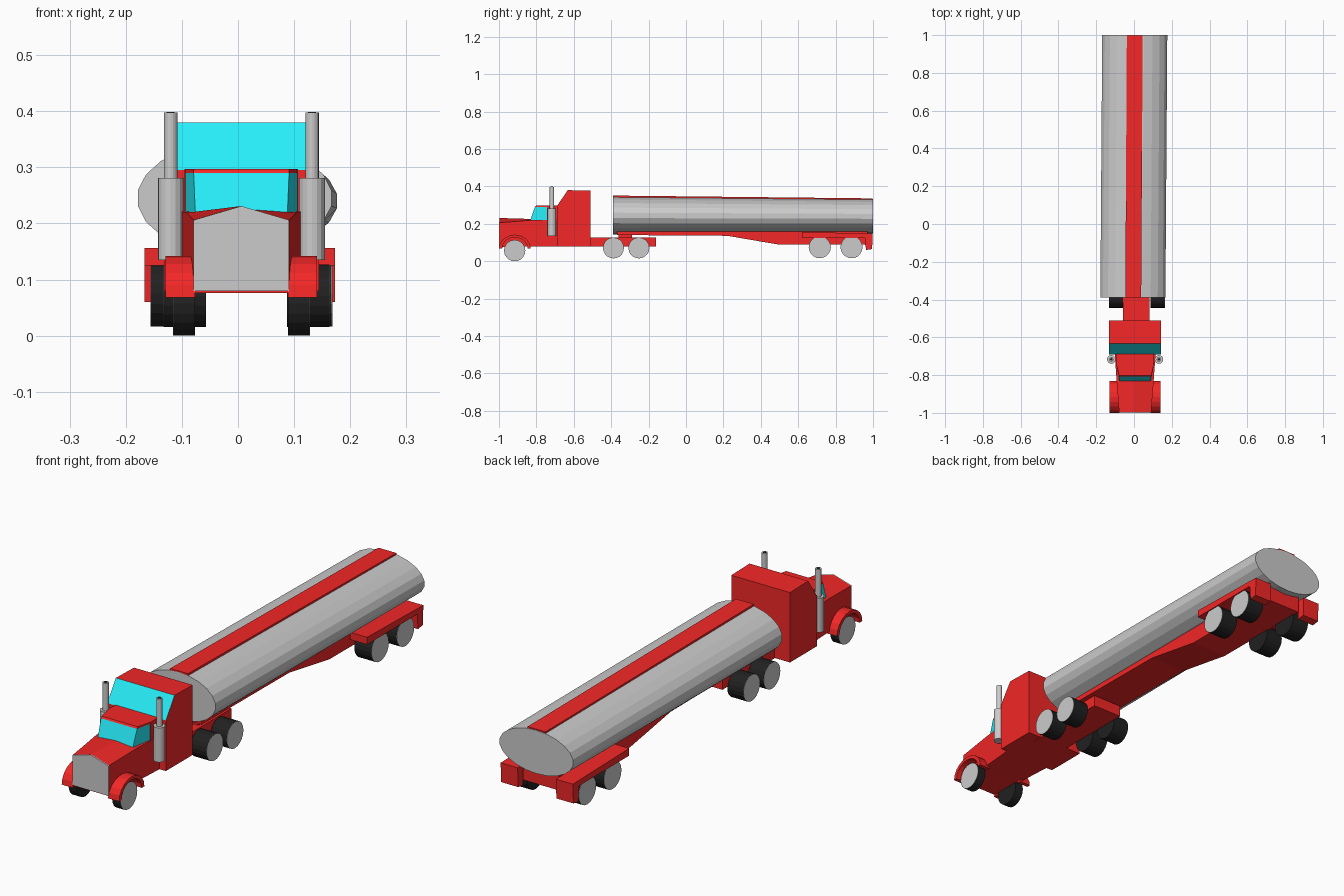
import bpy, bmesh, math

if "Cube" in bpy.data.objects:
    bpy.data.objects.remove(bpy.data.objects["Cube"])


def material(name, rgb):
    m = bpy.data.materials.new(name)
    m.diffuse_color = (*rgb, 1)
    m.use_nodes = True
    m.node_tree.nodes["Principled BSDF"].inputs["Base Color"].default_value = m.diffuse_color
    return m


RED = material("red_paint", (0.9, 0.02, 0.02))
CYAN = material("cyan_glass", (0.02, 0.85, 0.95))
BLACK = material("black_rubber", (0.015, 0.015, 0.015))


def loft(name, rings, mat=None, mat2=None, faces2=()):
    """Solid through rings of points; faces 0..n-1 are sides, last two are caps.
    Faces listed in faces2 take the second material."""
    bm = bmesh.new()
    vs = [[bm.verts.new(p) for p in r] for r in rings]
    n = len(rings[0])
    for a, b in zip(vs, vs[1:]):
        for i in range(n):
            bm.faces.new((a[i], a[(i + 1) % n], b[(i + 1) % n], b[i]))
    bm.faces.new(vs[0][::-1])
    bm.faces.new(vs[-1])
    bm.faces.ensure_lookup_table()
    for i in faces2:
        bm.faces[i].material_index = 1
    bmesh.ops.recalc_face_normals(bm, faces=bm.faces)
    me = bpy.data.meshes.new(name)
    bm.to_mesh(me)
    bm.free()
    for m in (mat, mat2):
        if m:
            me.materials.append(m)
    ob = bpy.data.objects.new(name, me)
    bpy.context.collection.objects.link(ob)
    return ob


def prism(name, profile, x0, x1, mat=None, mat2=None, faces2=()):
    """Side profile of (y, z) points extruded from x0 to x1."""
    return loft(name, [[(x, y, z) for y, z in profile] for x in (x0, x1)], mat, mat2, faces2)


def box(name, x0, x1, y0, y1, z0, z1, mat=None):
    return prism(name, [(y0, z0), (y1, z0), (y1, z1), (y0, z1)], x0, x1, mat)


def circle(cy, cz, r, n=20):
    return [(cy + r * math.cos(2 * math.pi * i / n), cz + r * math.sin(2 * math.pi * i / n)) for i in range(n)]


def pipe(name, x, y, r, z0, z1, mat=None):
    ring = circle(x, y, r, 16)
    return loft(name, [[(a, b, z) for a, b in ring] for z in (z0, z1)], mat)


def wheel(name, cx, s, inner, outer, y, z, r):
    prism(name + "_tyre", circle(y, z, r), cx + s * inner, cx + s * outer, BLACK)
    prism(name + "_hub_face", circle(y, z, r * 0.995), cx + s * (outer - 0.004), cx + s * (outer + 0.001))


C = 0.006   # tractor centre line
T = 0.003   # trailer centre line

# Sleeper cab with slanted roof glass
prism("sleeper_cab", [(-0.69, 0.08), (-0.51, 0.08), (-0.51, 0.377), (-0.632, 0.38), (-0.69, 0.295)],
      C - 0.138, C + 0.138, RED, CYAN, (3,))


# Bonnet and lower cab, with a peaked top that widens to the rear
def bonnet_ring(y, w, edge, peak, low):
    return [(C - w, y, low), (C + w, y, low), (C + w, y, edge), (C, y, peak), (C - w, y, edge)]


loft("bonnet", [bonnet_ring(-0.996, 0.085, 0.206, 0.231, 0.076),
                bonnet_ring(-0.83, 0.098, 0.219, 0.226, 0.078),
                bonnet_ring(-0.69, 0.108, 0.222, 0.226, 0.08)], RED)
loft("grille", [bonnet_ring(y, 0.085, 0.206, 0.231, 0.08) for y in (-1.0, -0.995)])


# Front cab: glass ring, rear pillars and roof
def cab_ring(z, yf, wf, wr):
    return [(C - wf, yf, z), (C + wf, yf, z), (C + wr, -0.74, z), (C - wr, -0.74, z)]


loft("cab_glass", [cab_ring(0.218, -0.833, 0.082, 0.1), cab_ring(0.29, -0.808, 0.085, 0.1)], CYAN)
loft("cab_roof", [cab_ring(0.29, -0.808, 0.085, 0.1), cab_ring(0.297, -0.803, 0.085, 0.1)], RED)
box("cab_rear_pillars", C - 0.101, C + 0.101, -0.742, -0.685, 0.215, 0.297, RED)

# Tractor frame and coupling plate
box("tractor_frame", C - 0.065, C + 0.075, -0.55, -0.16, 0.078, 0.127, RED)
box("coupling_plate", C - 0.06, C + 0.06, -0.36, -0.29, 0.125, 0.15, RED)

# Front mudguard arch profile
steps = [math.pi * i / 10 for i in range(11)]
arch = [(-0.915 + 0.085 * math.cos(a), 0.068 + 0.074 * math.sin(a)) for a in steps]
arch += [(-0.915 + 0.068 * math.cos(a), 0.068 + 0.06 * math.sin(a)) for a in reversed(steps)]

# Trailer mudguard: top plate with a rear flap
guard = [(0.62, 0.125), (0.957, 0.125), (0.962, 0.06), (0.995, 0.065), (0.998, 0.148), (0.62, 0.156)]

for s, side in ((-1, "left"), (1, "right")):
    prism(side + "_front_mudguard", arch, C + s * 0.083, C + s * 0.135, RED)
    prism(side + "_trailer_mudguard", guard, T + s * 0.09, T + s * 0.17, RED)

    # Exhaust stack: wide muffler, thin pipe, dark opening
    x = C + s * 0.126
    pipe(side + "_muffler", x, -0.717, 0.023, 0.135, 0.281)
    pipe(side + "_exhaust_pipe", x, -0.717, 0.012, 0.28, 0.398)
    pipe(side + "_exhaust_opening", x, -0.717, 0.007, 0.39, 0.399, BLACK)

    # Wheels, front to back
    wheel(side + "_front", C, s, 0.083, 0.121, -0.916, 0.057, 0.057)
    for i, y in enumerate((-0.388, -0.252)):
        wheel(f"{side}_drive_{i}", 0.015, s, 0.072, 0.147, y, 0.071, 0.056)
    for i, y in enumerate((0.715, 0.885)):
        wheel(f"{side}_trailer_{i}", T + 0.003, s, 0.082, 0.161, y, 0.075, 0.059)

# Trailer chassis deepening towards the rear axles
prism("trailer_chassis", [(-0.37, 0.14), (0.22, 0.136), (0.49, 0.09), (0.97, 0.088), (0.97, 0.16), (-0.37, 0.16)],
      T - 0.085, T + 0.085, RED)


# Tank: oval barrel, slightly lower and turned at the rear
def oval(cx, y, cz, a, b):
    return [(x, y, z) for x, z in
            ((cx + a * math.cos(2 * math.pi * (i + 0.5) / 22), cz + b * math.sin(2 * math.pi * (i + 0.5) / 22))
             for i in range(22))]


loft("tank", [oval(-0.006, -0.39, 0.245, 0.174, 0.101), oval(0.004, 1.0, 0.24, 0.174, 0.092)])


# Walkway along the top of the tank
def strip(cx, y, top):
    return [(cx - 0.042, y, top - 0.02), (cx + 0.042, y, top - 0.02), (cx + 0.042, y, top), (cx - 0.042, y, top)]


loft("tank_walkway", [strip(-0.004, -0.39, 0.351), strip(0.004, 0.998, 0.336)], RED)
